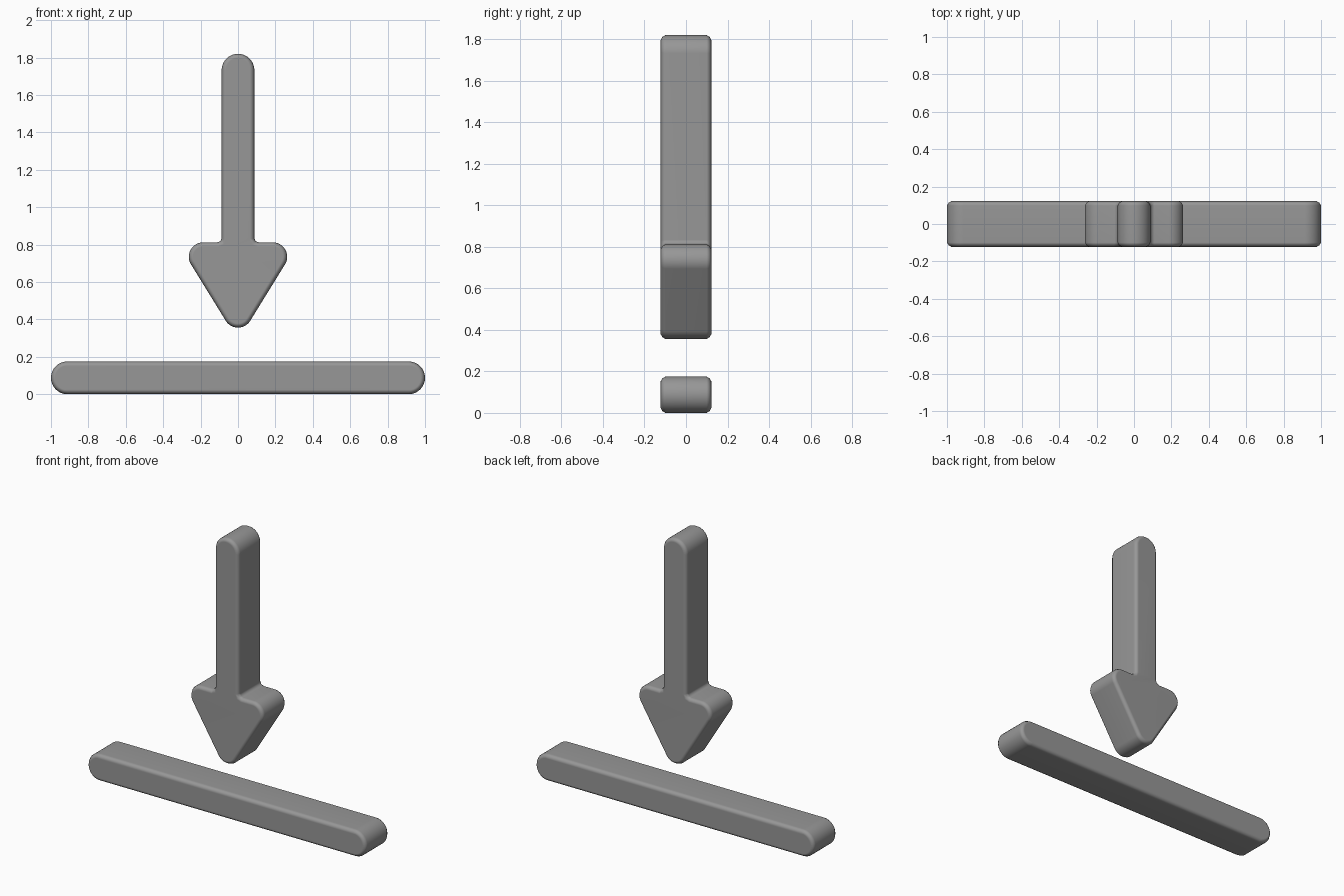
import bpy, bmesh
from math import sin, cos, radians, atan2, degrees

if "Cube" in bpy.data.objects:
    bpy.data.objects.remove(bpy.data.objects["Cube"])

DEPTH = 0.244
R = 0.0875      # half thickness of bar and shaft
RH = 0.077      # corner radius of the arrow head

dark_grey = bpy.data.materials.new("dark_grey")
dark_grey.diffuse_color = (0.31, 0.31, 0.31, 1)
dark_grey.use_nodes = True
dark_grey.node_tree.nodes["Principled BSDF"].inputs["Base Color"].default_value = dark_grey.diffuse_color


def arc(cx, cz, r, a0, a1, n=10):
    angles = [radians(a0 + (a1 - a0) * i / n) for i in range(n + 1)]
    return [(cx + r * cos(a), cz + r * sin(a)) for a in angles]


def mirrored(half):
    # right half from bottom centre to top centre -> closed outline
    left = [(-x, z) for x, z in reversed(half) if x > 1e-5]
    return half + left


def slab(name, outline, bevel=0.023):
    # extrude an XZ outline along y and round both rims
    bm = bmesh.new()
    face = bm.faces.new([bm.verts.new((x, -DEPTH / 2, z)) for x, z in outline])
    rim = list(face.edges)
    geom = bmesh.ops.extrude_face_region(bm, geom=[face], use_keep_orig=True)["geom"]
    moved = [g for g in geom if isinstance(g, bmesh.types.BMVert)]
    bmesh.ops.translate(bm, verts=moved, vec=(0, DEPTH, 0))
    rim += [e for e in bm.edges if all(v in moved for v in e.verts)]
    bmesh.ops.recalc_face_normals(bm, faces=bm.faces)
    bmesh.ops.bevel(bm, geom=rim, offset=bevel, segments=2, profile=0.4, affect='EDGES')
    bmesh.ops.recalc_face_normals(bm, faces=bm.faces)
    mesh = bpy.data.meshes.new(name)
    bm.to_mesh(mesh)
    bm.free()
    mesh.materials.append(dark_grey)
    obj = bpy.data.objects.new(name, mesh)
    bpy.context.collection.objects.link(obj)
    bpy.ops.object.select_all(action='DESELECT')
    obj.select_set(True)
    bpy.context.view_layer.objects.active = obj
    bpy.ops.object.shade_smooth_by_angle(angle=radians(50))
    # keep the big faces flat-looking beside the rounded rims
    weighted = obj.modifiers.new("weighted_normals", 'WEIGHTED_NORMAL')
    weighted.keep_sharp = True
    return obj


# base bar: flat with round ends
slab("base_bar", arc(1 - R, R, R, -90, 90, 16) + arc(R - 1, R, R, 90, 270, 16))

# down arrow: rounded head, small fillet, round-topped shaft
tip_z, wing_x, wing_z = 0.433, 0.186, 0.735
side = degrees(atan2(wing_z - tip_z, wing_x)) - 90
fillet = 0.022
half = (arc(0, tip_z, RH, -90, side)
        + arc(wing_x, wing_z, RH, side, 90, 14)
        + arc(R + fillet, wing_z + RH + fillet, fillet, 270, 180, 2)
        + arc(0, 1.82 - R, R, 0, 90))
slab("down_arrow", mirrored(half))
